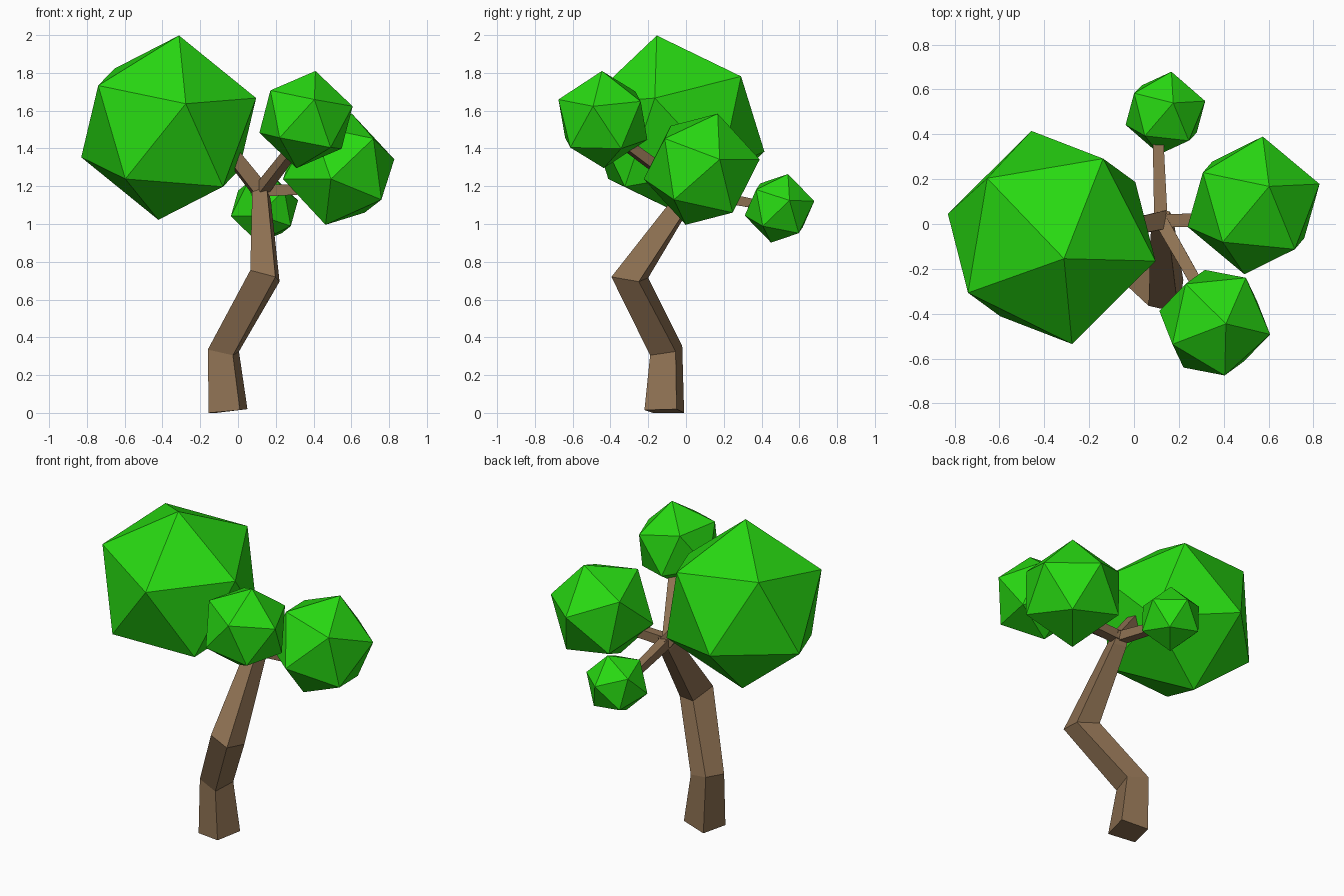
import bpy, bmesh
from mathutils import Vector, Matrix

if "Cube" in bpy.data.objects:
    bpy.data.objects.remove(bpy.data.objects["Cube"])


def material(name, color):
    m = bpy.data.materials.new(name)
    m.diffuse_color = (*color, 1)
    m.use_nodes = True
    m.node_tree.nodes["Principled BSDF"].inputs["Base Color"].default_value = m.diffuse_color
    return m


GREEN = material("leaf_green", (0.021, 0.70, 0.006))
BROWN = material("bark_brown", (0.27, 0.165, 0.085))


def finish(bm, name, mat):
    bmesh.ops.recalc_face_normals(bm, faces=bm.faces)
    me = bpy.data.meshes.new(name)
    bm.to_mesh(me)
    bm.free()
    me.materials.append(mat)
    ob = bpy.data.objects.new(name, me)
    bpy.context.collection.objects.link(ob)
    return ob


def loft(name, rings):
    """Join four-cornered rings into a closed, flat-sided tube."""
    bm = bmesh.new()
    rows = [[bm.verts.new(p) for p in ring] for ring in rings]
    for a, b in zip(rows, rows[1:]):
        for i in range(4):
            j = (i + 1) % 4
            bm.faces.new((a[i], a[j], b[j], b[i]))
    bm.faces.new(rows[0])
    bm.faces.new(rows[-1])
    return finish(bm, name, BROWN)


def branch(name, start, end, w0, w1):
    start, end = Vector(start), Vector(end)
    q = (end - start).to_track_quat('Z', 'Y')
    rings = []
    for p, w in ((start, w0 / 2), (end, w1 / 2)):
        rings.append([p + q @ Vector((x * w, y * w, 0))
                      for x, y in ((-1, -1), (1, -1), (1, 1), (-1, 1))])
    return loft(name, rings)


def frame(a, b):
    """Orthonormal frame with first axis along a and second towards b."""
    a = Vector(a).normalized()
    b = Vector(b)
    b = (b - a * b.dot(a)).normalized()
    return Matrix((a, b, a.cross(b))).transposed()


def leaf_ball(name, center, radius, top, side):
    """Icosahedron turned so two neighbouring corners point to top and side."""
    bm = bmesh.new()
    bmesh.ops.create_icosphere(bm, subdivisions=1, radius=radius)
    bm.verts.ensure_lookup_table()
    v = bm.verts[0]
    n = v.link_edges[0].other_vert(v)
    rot = frame(top, side) @ frame(v.co, n.co).transposed()
    bm.transform(Matrix.Translation(center) @ rot.to_4x4())
    return finish(bm, name, GREEN)


# Crooked trunk: corner order left, front, right, back
loft("trunk", [
    [(-.155, -.175, 0), (.01, -.22, .015), (.05, -.05, .02), (-.115, -.01, 0)],
    [(-.16, -.155, .335), (-.027, -.19, .305), (.005, -.055, .325), (-.125, -.02, .355)],
    [(.065, -.365, .755), (.198, -.395, .72), (.22, -.25, .695), (.09, -.20, .715)],
    [(.075, -.035, 1.17), (.155, -.045, 1.165), (.175, .025, 1.115), (.09, .04, 1.12)],
    [(.085, .0, 1.215), (.15, -.005, 1.215), (.16, .055, 1.195), (.10, .075, 1.195)],
])

# Branches
hub = (.12, .015, 1.175)
branch("left_branch", hub, (-.09, -.03, 1.44), .08, .07)
branch("front_branch", hub, (.34, -.37, 1.46), .06, .05)
branch("right_branch", hub, (.46, .02, 1.19), .06, .055)
branch("back_branch", hub, (.105, .45, 1.09), .06, .045)

# Leaf balls
leaf_ball("left_foliage", (-.367, -.06, 1.51), .50, (.055, -.095, .49), (.09, -.47, .13))
leaf_ball("front_foliage", (.36, -.44, 1.553), .262, (.05, -.005, .257), (.043, -.24, .097))
leaf_ball("right_foliage", (.533, .083, 1.29), .314, (.07, .085, .295), (.295, .095, .05))
leaf_ball("back_foliage", (.14, .495, 1.083), .19, (.035, .045, .182), (.025, .185, .027))
